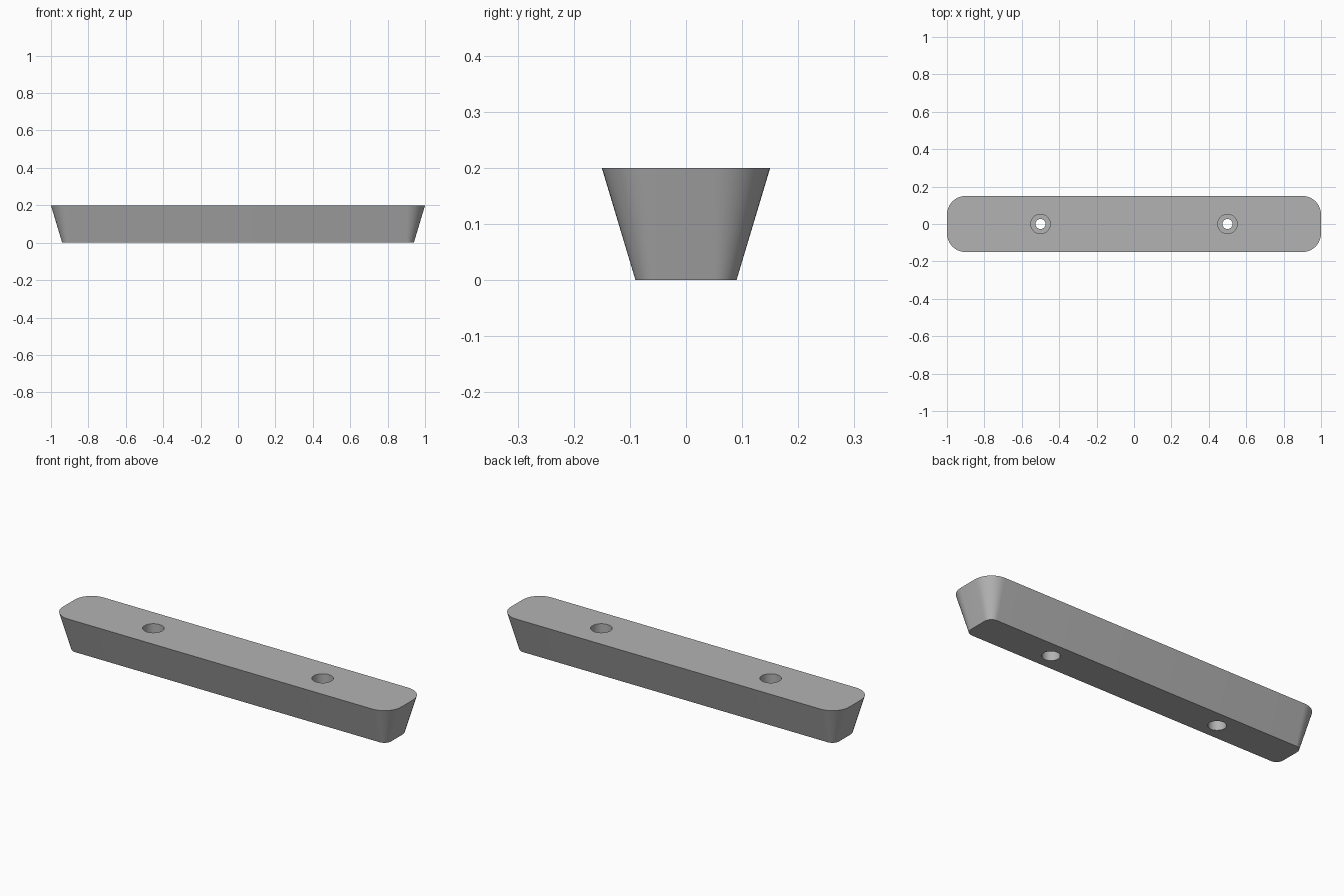
import bpy, bmesh, math

cube = bpy.data.objects.get("Cube")
if cube:
    bpy.data.objects.remove(cube, do_unlink=True)

HEIGHT = 0.2
CORNER_STEPS = 12

grey = bpy.data.materials.new("plain_grey")
grey.use_nodes = True
colour = (0.45, 0.45, 0.45, 1)
grey.diffuse_color = colour
grey.node_tree.nodes["Principled BSDF"].inputs["Base Color"].default_value = colour


def make_object(name, bm):
    bmesh.ops.recalc_face_normals(bm, faces=bm.faces)
    mesh = bpy.data.meshes.new(name)
    bm.to_mesh(mesh)
    bm.free()
    mesh.materials.append(grey)
    obj = bpy.data.objects.new(name, mesh)
    bpy.context.collection.objects.link(obj)
    return obj


def loft(name, rings):
    """Join closed rings of points into a capped solid."""
    bm = bmesh.new()
    loops = [[bm.verts.new(p) for p in ring] for ring in rings]
    for a, b in zip(loops, loops[1:]):
        for i in range(len(a)):
            j = (i + 1) % len(a)
            bm.faces.new((a[i], a[j], b[j], b[i]))
    bm.faces.new(loops[0])
    bm.faces.new(loops[-1])
    return make_object(name, bm)


def rounded_rectangle(half_x, half_y, radius, z):
    points = []
    for quarter, (sx, sy) in enumerate(((1, 1), (-1, 1), (-1, -1), (1, -1))):
        for step in range(CORNER_STEPS + 1):
            a = math.pi / 2 * (quarter + step / CORNER_STEPS)
            points.append((sx * (half_x - radius) + radius * math.cos(a),
                           sy * (half_y - radius) + radius * math.sin(a), z))
    return points


def circle(x, radius, z, sides=48):
    angles = [2 * math.pi * i / sides for i in range(sides)]
    return [(x + radius * math.cos(a), radius * math.sin(a), z) for a in angles]


# Tapered bar with rounded corners
bar = loft("tapered_bar", [rounded_rectangle(0.94, 0.09, 0.04, 0),
                           rounded_rectangle(1.0, 0.15, 0.1, HEIGHT)])

# Bolt holes, widened at both ends: (radius, height)
hole_profile = [(0.043, -0.05), (0.043, 0.08), (0.027, 0.08),
                (0.027, 0.12), (0.052, 0.12), (0.052, 0.25)]
cutters = []
for side, x in (("right", -0.5), ("left", 0.5)):
    cutter = loft(side + "_hole_cutter", [circle(x, r, z) for r, z in hole_profile])
    cutter.hide_render = True
    cutters.append(cutter)
    cut = bar.modifiers.new(side + "_hole", "BOOLEAN")
    cut.operation = "DIFFERENCE"
    cut.solver = "EXACT"
    cut.object = cutter

# Apply the cuts and smooth the rounded sides
bpy.ops.object.select_all(action="DESELECT")
bar.select_set(True)
bpy.context.view_layer.objects.active = bar
for modifier in list(bar.modifiers):
    bpy.ops.object.modifier_apply(modifier=modifier.name)
for cutter in cutters:
    bpy.data.objects.remove(cutter, do_unlink=True)
bpy.ops.object.shade_smooth_by_angle(angle=math.radians(30))
